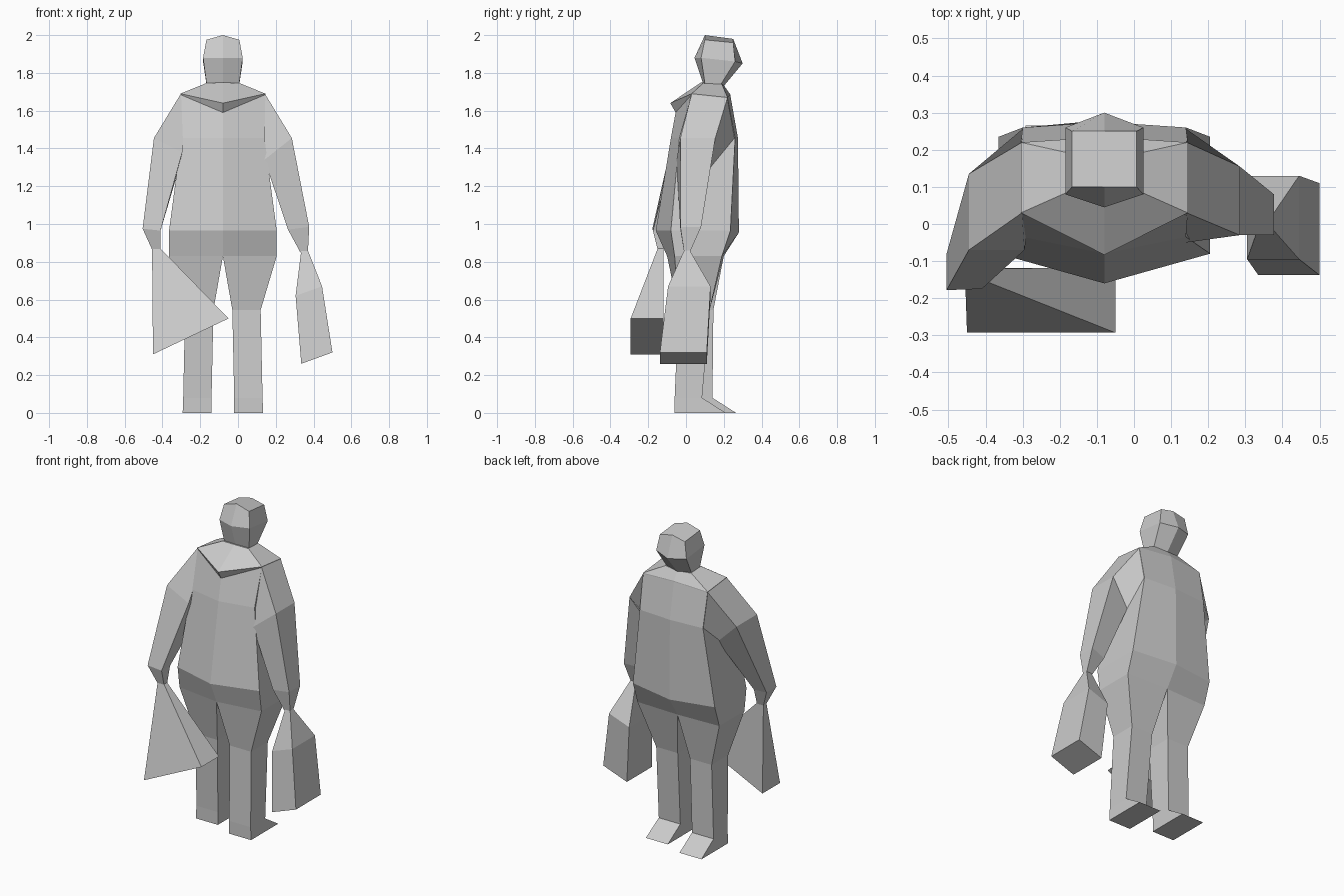
import bpy, bmesh

CX = -0.08  # body centre line


def loft(name, rings):
    """Skin a list of equal-sized point rings and cap both ends."""
    bm = bmesh.new()
    rows = [[bm.verts.new(p) for p in r] for r in rings]
    n = len(rows[0])
    for a, b in zip(rows, rows[1:]):
        for i in range(n):
            j = (i + 1) % n
            bm.faces.new((a[i], a[j], b[j], b[i]))
    bm.faces.new(rows[0][::-1])
    bm.faces.new(rows[-1])
    bmesh.ops.recalc_face_normals(bm, faces=bm.faces)
    me = bpy.data.meshes.new(name)
    bm.to_mesh(me)
    bm.free()
    ob = bpy.data.objects.new(name, me)
    bpy.context.collection.objects.link(ob)
    return ob


def hexring(w, back, back_mid, front, front_mid):
    """Symmetric six-point ring; every argument after w is a (y, z) pair."""
    return [(CX - w, *back), (CX, *back_mid), (CX + w, *back),
            (CX + w, *front), (CX, *front_mid), (CX - w, *front)]


def box(x0, x1, y0, y1, z0, z1=None):
    """Four-point ring, z0 at the x0 side and z1 at the x1 side."""
    z1 = z0 if z1 is None else z1
    return [(x0, y0, z0), (x1, y0, z1), (x1, y1, z1), (x0, y1, z0)]


# Torso with hood flap and neck
loft("torso", [
    hexring(.285, (-.06, .83), (-.10, .83), (.19, .83), (.20, .83)),
    hexring(.285, (-.08, .965), (-.16, .965), (.235, .965), (.28, .955)),
    hexring(.22, (-.035, 1.455), (-.08, 1.455), (.26, 1.455), (.275, 1.455)),
    hexring(.225, (.03, 1.685), (-.055, 1.59), (.22, 1.665), (.235, 1.68)),
    hexring(.225, (.03, 1.69), (-.083, 1.64), (.22, 1.67), (.235, 1.685)),
    hexring(.09, (.09, 1.745), (.08, 1.75), (.19, 1.74), (.20, 1.735)),
])

# Head
loft("head", [
    hexring(.087, (.10, 1.745), (.09, 1.745), (.185, 1.74), (.20, 1.73)),
    hexring(.105, (.08, 1.88), (.045, 1.88), (.26, 1.86), (.30, 1.85)),
    hexring(.087, (.10, 1.975), (.10, 2.0), (.25, 1.96), (.25, 1.98)),
])


# Arms: shoulder ring is shared, lower rings differ by pose
def arm(name, side, rings):
    shoulder = [(.222, .22, 1.67), (.222, .03, 1.69),
                (.21, -.035, 1.45), (.218, .258, 1.455)]
    rings = [shoulder] + rings
    loft(name, [[(CX + side * x, y, z) for x, y, z in r] for r in rings])


arm("right_arm", 1, [
    [(.365, .155, 1.455), (.365, -.03, 1.455), (.22, -.05, 1.34), (.24, .13, 1.30)],
    [(.457, .08, .985), (.457, -.03, .985), (.345, -.03, .97), (.345, .05, .97)],
    [(.45, .02, .85), (.45, -.01, .85), (.41, -.01, .85), (.41, .02, .85)],
])
arm("left_arm", -1, [
    [(.365, .135, 1.455), (.365, -.07, 1.455), (.215, -.07, 1.38), (.225, .12, 1.32)],
    [(.425, -.08, .975), (.425, -.178, .975), (.33, -.175, .965), (.33, -.09, .965)],
    [(.375, -.12, .865), (.375, -.15, .865), (.33, -.15, .865), (.33, -.12, .865)],
])

# Legs: hip, knee, ankle, then the sole stretched forward into a toe wedge
for name, side, back, front, knee in (("right_leg", 1, -.06, .085, (-.04, .125)),
                                      ("left_leg", -1, 0.0, .14, (-.02, .145))):
    def x(v):
        return CX + side * v
    hip = [(CX, -.10, .83), (x(.285), -.06, .83), (x(.285), .19, .83), (CX, .20, .83)]
    loft(name, [
        hip,
        box(x(.05), x(.20), *knee, .545),
        box(x(.06), x(.21), back, front, .08),
        box(x(.06), x(.213), back, front + .125, 0),
    ])

# Shopping bags hanging from the hands
loft("right_bag", [
    box(.335, .37, -.01, .02, .86),
    box(.305, .445, -.095, .13, .62, .67),
    box(.335, .50, -.138, .11, .26, .32),
])
loft("left_bag", [
    box(-.455, -.41, -.15, -.12, .87),
    box(-.45, -.05, -.293, -.118, .31, .50),
])
